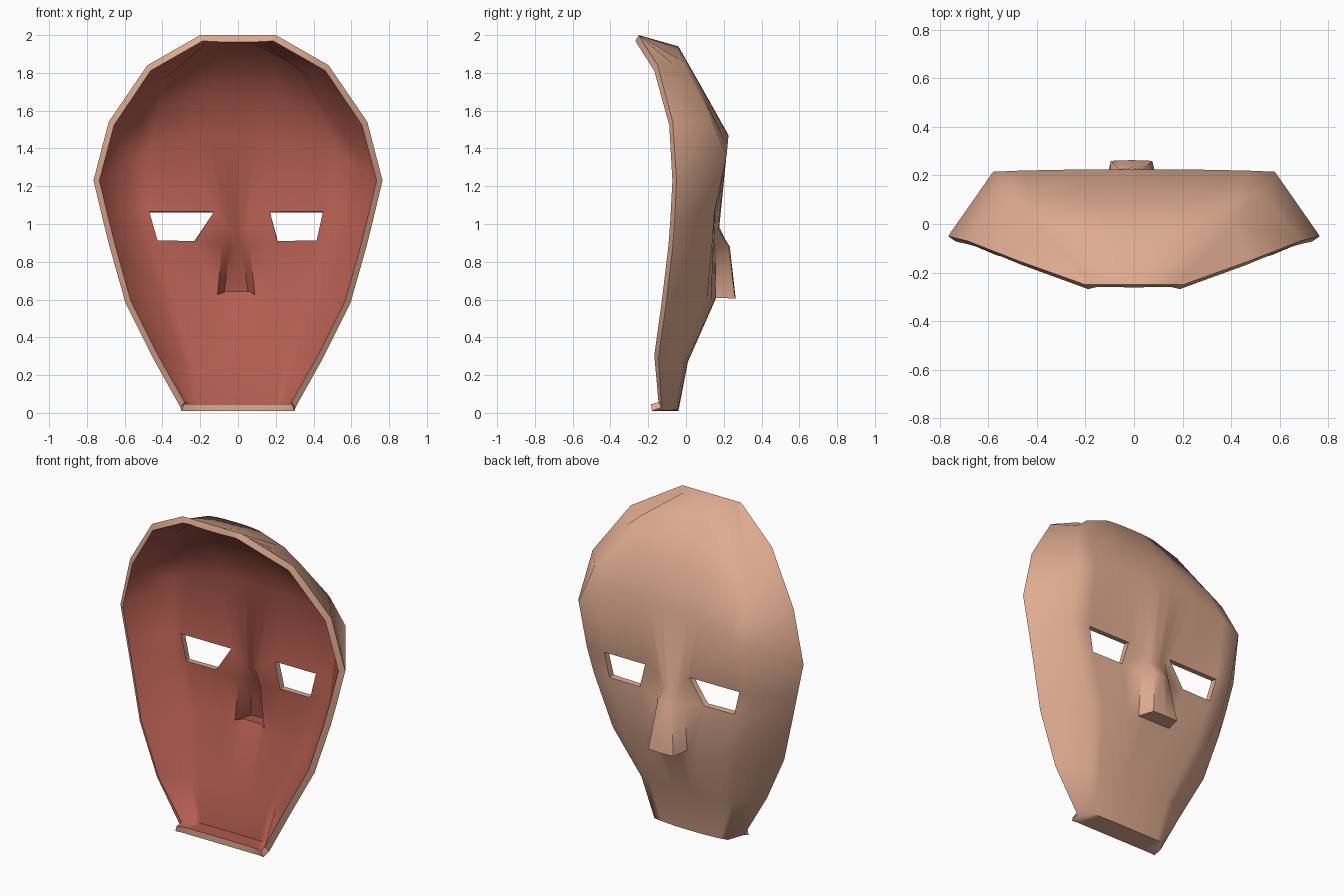
import bpy, bmesh

if "Cube" in bpy.data.objects:
    bpy.data.objects.remove(bpy.data.objects["Cube"])


def material(name, rgb):
    m = bpy.data.materials.new(name)
    m.diffuse_color = (*rgb, 1)
    m.use_nodes = True
    m.node_tree.nodes["Principled BSDF"].inputs["Base Color"].default_value = m.diffuse_color
    return m


skin = material("skin", (0.74, 0.41, 0.28))
lining = material("red_lining", (0.46, 0.112, 0.082))

# Each row of the shell: centre (z, y), cheek corner (x, z, y), rim (x, z, y)
ROWS = [
    (2.00, -0.25, 0.17, 2.00, -0.25, 0.20, 2.00, -0.25),   # top rim
    (1.94, -0.04, 0.41, 1.79, 0.00, 0.48, 1.84, -0.15),    # crown
    (1.72, 0.085, 0.53, 1.56, 0.13, 0.685, 1.54, -0.07),   # forehead
    (1.47, 0.225, 0.58, 1.36, 0.215, 0.765, 1.23, -0.05),  # brow
    (1.06, 0.155, 0.57, 1.06, 0.15, 0.715, 1.02, -0.06),   # eye tops
    (0.91, 0.15, 0.53, 0.91, 0.14, 0.68, 0.88, -0.07),     # eye bottoms
    (0.61, 0.16, 0.42, 0.59, 0.11, 0.595, 0.58, -0.105),   # nose tip
    (0.61, 0.16, 0.42, 0.59, 0.11, 0.595, 0.58, -0.105),   # under the nose
    (0.27, 0.01, 0.31, 0.27, -0.01, 0.45, 0.29, -0.145),   # jaw
    (0.01, -0.04, 0.25, 0.015, -0.05, 0.305, 0.03, -0.13), # chin
    (0.01, -0.175, 0.27, 0.01, -0.175, 0.30, 0.01, -0.18), # bottom rim
]
FRACTIONS = [0, 0.15, 0.28, 0.42, 0.80, 1]

# Nose and nose bridge: (row, column) -> x, z, y
NOSE = {
    (4, 0): (0, 0.97, 0.175), (4, 1): (0.04, 0.98, 0.17), (4, 2): (0.08, 1.02, 0.16),
    (5, 0): (0, 0.88, 0.232), (5, 1): (0.05, 0.88, 0.225), (5, 2): (0.09, 0.89, 0.16),
    (6, 0): (0, 0.605, 0.263), (6, 1): (0.085, 0.605, 0.26), (6, 2): (0.11, 0.61, 0.16),
    (7, 2): (0.11, 0.61, 0.16),
}
# Eye openings: (row, side) -> inner x, outer x
EYES = {(4, 1): (0.17, 0.45), (5, 1): (0.21, 0.42),
        (4, -1): (0.13, 0.47), (5, -1): (0.23, 0.43)}


def point(r, c):
    side, k = (1 if c >= 0 else -1), abs(c)
    zc, yc, xk, zk, yk, xr, zr, yr = ROWS[r]
    if k == 6:
        return (side * xr, yr, zr)
    if (r, k) in NOSE:
        x, z, y = NOSE[r, k]
        return (side * x - 0.01, y, z)
    f = FRACTIONS[k]
    x, w = f * xk, f ** 3
    if (r, side) in EYES and k in (3, 4):
        x = EYES[r, side][k - 3]
    return (side * x, yc + (yk - yc) * w, zc + (zk - zc) * w)


# Face shell as a grid, leaving the two eye openings empty
bm = bmesh.new()
grid = [[bm.verts.new(point(r, c)) for c in range(-6, 7)] for r in range(len(ROWS))]
for r in range(len(ROWS) - 1):
    for c in range(12):
        if r == 4 and c in (2, 9):
            continue
        a, b = grid[r], grid[r + 1]
        bm.faces.new((a[c], a[c + 1], b[c + 1], b[c]))
bmesh.ops.remove_doubles(bm, verts=bm.verts[:], dist=0.002)
bmesh.ops.recalc_face_normals(bm, faces=bm.faces[:])
bm.normal_update()
# The convex side must face outwards (+y)
if sum(f.normal.y * f.calc_area() for f in bm.faces) < 0:
    bmesh.ops.reverse_faces(bm, faces=bm.faces[:])
mesh = bpy.data.meshes.new("face_mask")
bm.to_mesh(mesh)
bm.free()
mask = bpy.data.objects.new("face_mask", mesh)
bpy.context.collection.objects.link(mask)
mesh.materials.append(skin)
mesh.materials.append(lining)

# Thickness, with the red lining on the inside
shell = mask.modifiers.new("thickness", 'SOLIDIFY')
shell.thickness = 0.038
shell.offset = -1
shell.material_offset = 1
shell.material_offset_rim = 0

bpy.context.view_layer.objects.active = mask
mask.select_set(True)
bpy.ops.object.modifier_apply(modifier="thickness")
bpy.ops.object.shade_smooth_by_angle(angle=1.0)
